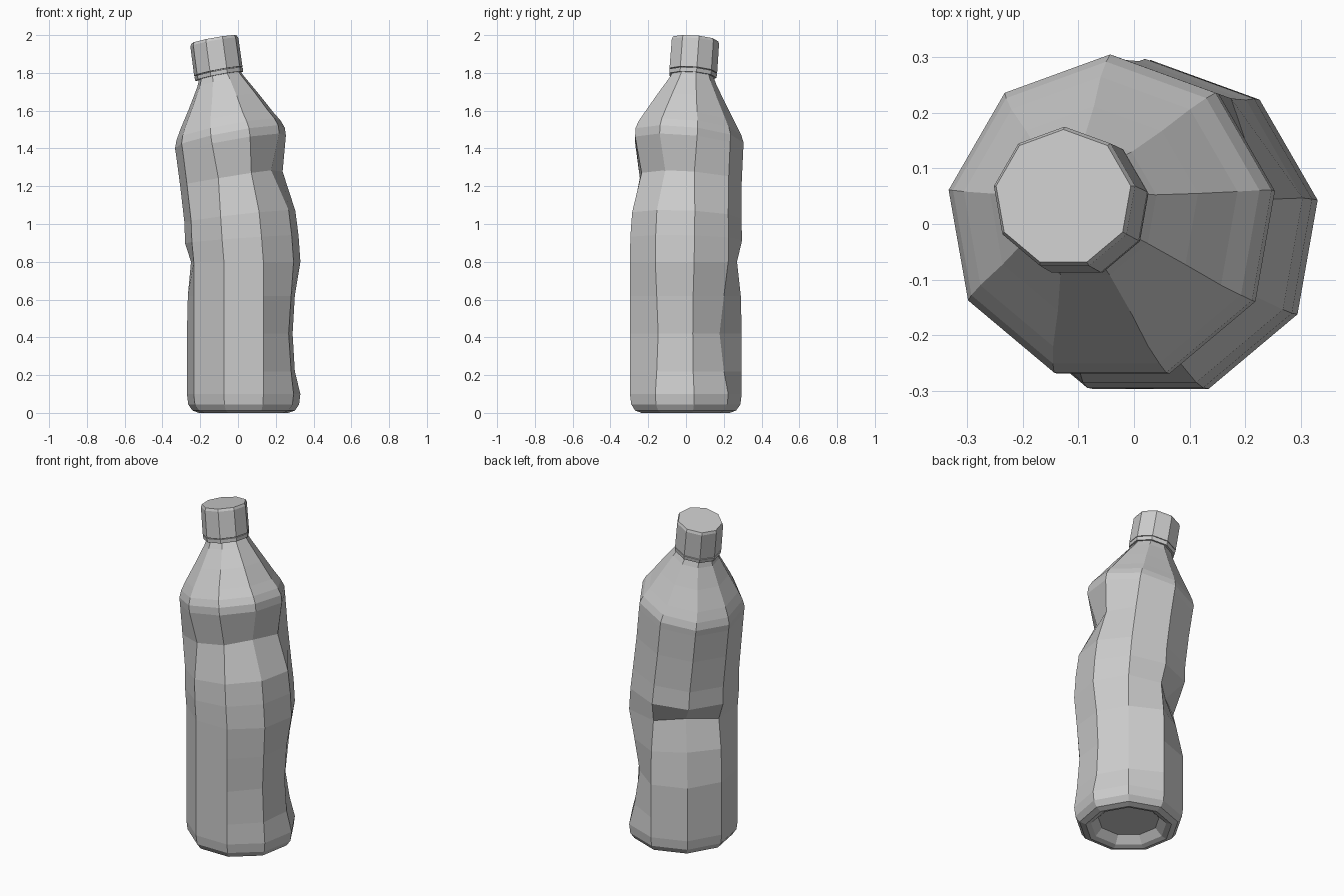
import bpy, bmesh, math

SIDES = 9   # vertex k sits at 90 + 40k degrees (0 = back, counter-clockwise from above)


def loft(name, rings, dents=None):
    """Skin nine-sided rings (z, cx, cy, radius, slope_x, slope_y); ends are capped."""
    dents = dents or {}
    bm = bmesh.new()
    loops = []
    for i, (z, cx, cy, r, sx, sy) in enumerate(rings):
        loop = []
        for k in range(SIDES):
            deg = 90 + 40 * k
            a = math.radians(deg)
            d = dents.get(i, {}).get(k, 0.0)
            dx, dy = r * math.cos(a), r * math.sin(a)
            ux, uy = math.cos(a) * d, math.sin(a) * d
            loop.append(bm.verts.new((cx + dx - ux, cy + dy - uy, z + sx * dx + sy * dy)))
        loops.append(loop)
    for lo, hi in zip(loops, loops[1:]):
        for k in range(SIDES):
            n = (k + 1) % SIDES
            bm.faces.new((lo[k], lo[n], hi[n], hi[k]))
    bm.faces.new(loops[0][::-1])
    bm.faces.new(loops[-1])
    bmesh.ops.recalc_face_normals(bm, faces=bm.faces)
    mesh = bpy.data.meshes.new(name)
    bm.to_mesh(mesh)
    bm.free()
    obj = bpy.data.objects.new(name, mesh)
    bpy.context.collection.objects.link(obj)
    return obj


# Crumpled body: recessed base, leaning upper half, shoulder and neck
body_rings = [
    (0.05, 0.03, -0.01, 0.17, 0, 0),
    (0.01, 0.03, -0.01, 0.21, 0, 0),
    (0.00, 0.03, -0.01, 0.24, 0, 0),
    (0.012, 0.03, -0.01, 0.275, 0, 0),
    (0.045, 0.03, -0.01, 0.298, 0, 0),
    (0.10, 0.03, -0.01, 0.305, 0, 0),
    (0.22, 0.03, -0.01, 0.305, 0, 0),
    (0.42, 0.03, -0.01, 0.305, 0, 0),
    (0.62, 0.03, -0.01, 0.305, 0, 0),
    (0.80, 0.03, -0.01, 0.305, 0, 0),
    (0.92, 0.02, -0.008, 0.305, 0.07, -0.02),
    (1.04, 0.01, -0.005, 0.298, 0.11, -0.04),
    (1.24, -0.015, 0.0, 0.295, 0.14, -0.06),
    (1.42, -0.037, 0.008, 0.295, 0.18, -0.09),
    (1.46, -0.043, 0.01, 0.295, 0.19, -0.10),
    (1.50, -0.05, 0.012, 0.28, 0.19, -0.10),
    (1.55, -0.06, 0.015, 0.25, 0.19, -0.10),
    (1.65, -0.072, 0.022, 0.19, 0.19, -0.10),
    (1.75, -0.088, 0.03, 0.13, 0.19, -0.08),
    (1.78, -0.095, 0.033, 0.115, 0.19, -0.07),
    (1.82, -0.10, 0.036, 0.113, 0.19, -0.07),
]
# Inward dents: right side low, back-left middle, front-right high
body_dents = {
    6: {8: 0.03, 7: 0.03, 6: 0.015},
    7: {8: 0.06, 7: 0.042, 6: 0.03},
    8: {8: 0.03, 7: 0.03, 6: 0.015, 1: 0.04, 0: 0.005, 2: 0.005},
    9: {1: 0.10, 0: 0.025, 2: 0.022},
    12: {7: 0.04, 6: 0.075, 5: 0.045, 4: 0.035},
}
loft("bottle_body", body_rings, body_dents)

# Seal band and screw cap, tilted with the neck
loft("seal_band", [
    (1.783, -0.100, 0.033, 0.128, 0.19, -0.07),
    (1.805, -0.103, 0.035, 0.130, 0.19, -0.07),
])
loft("cap", [
    (1.809, -0.104, 0.035, 0.130, 0.19, -0.07),
    (1.963, -0.125, 0.046, 0.129, 0.18, -0.08),
    (1.977, -0.127, 0.047, 0.123, 0.18, -0.08),
])
